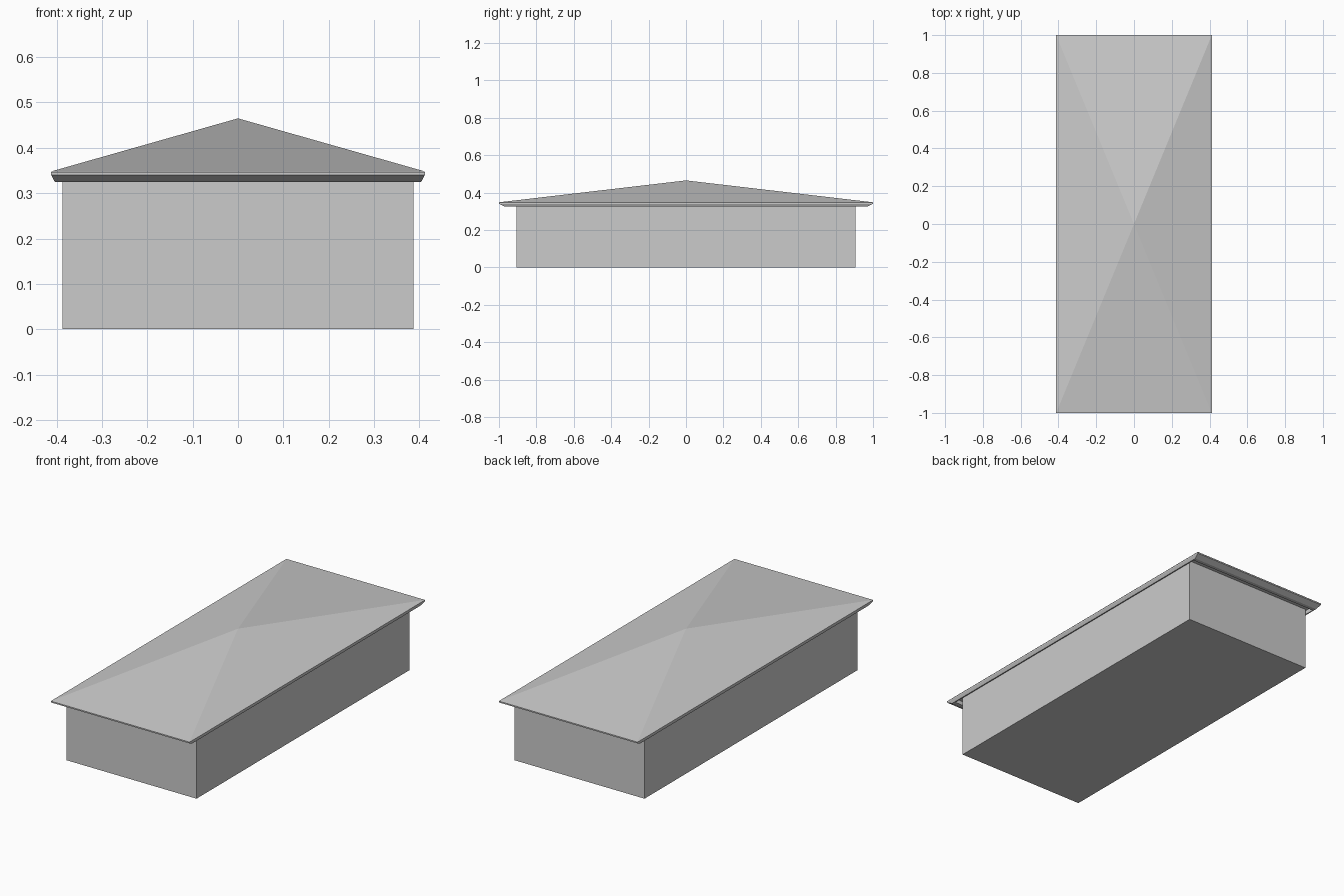
import bpy, bmesh

if "Cube" in bpy.data.objects:
    bpy.data.objects.remove(bpy.data.objects["Cube"])


def make_object(name, bm):
    bmesh.ops.recalc_face_normals(bm, faces=bm.faces)
    mesh = bpy.data.meshes.new(name)
    bm.to_mesh(mesh)
    bm.free()
    obj = bpy.data.objects.new(name, mesh)
    bpy.context.collection.objects.link(obj)
    return obj


def rect(bm, hx, hy, z):
    return [bm.verts.new((sx * hx, sy * hy, z))
            for sx, sy in ((-1, -1), (1, -1), (1, 1), (-1, 1))]


def bridge(bm, a, b):
    for i in range(4):
        j = (i + 1) % 4
        bm.faces.new((a[i], a[j], b[j], b[i]))


# Walls: plain box reaching up to the roof base
bm = bmesh.new()
low, high = rect(bm, 0.387, 0.905, 0), rect(bm, 0.387, 0.905, 0.346)
bridge(bm, low, high)
bm.faces.new(low)
bm.faces.new(high)
make_object("walls", bm)

# Roof: shallow four-sided pyramid with a closed soffit
bm = bmesh.new()
base = rect(bm, 0.412, 1.0, 0.348)
apex = bm.verts.new((0, 0, 0.465))
for i in range(4):
    bm.faces.new((base[i], base[(i + 1) % 4], apex))
bm.faces.new(base)
make_object("roof", bm)

# Eave moulding: mitred frame with an outward-sloping face, open next to the walls
bm = bmesh.new()
profile = [(0.412, 1.0, 0.347), (0.412, 1.0, 0.340), (0.404, 0.97, 0.325),
           (0.398, 0.95, 0.325), (0.398, 0.95, 0.347)]
rings = [rect(bm, *p) for p in profile]
for k, ring in enumerate(rings):
    bridge(bm, ring, rings[(k + 1) % len(rings)])
make_object("eave_moulding", bm)
